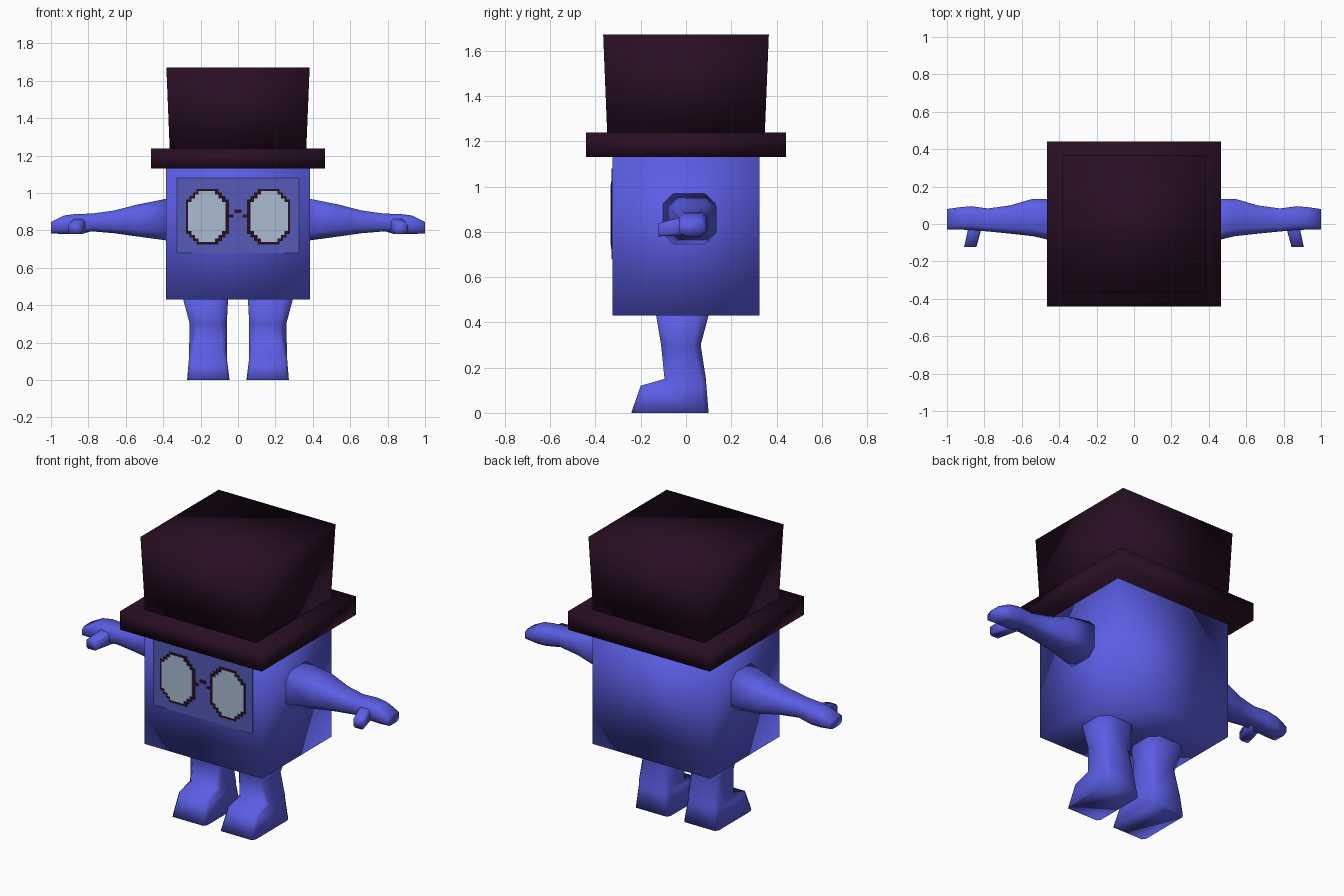
import bpy, bmesh

if "Cube" in bpy.data.objects:
    bpy.data.objects.remove(bpy.data.objects["Cube"])


def material(name, rgb):
    m = bpy.data.materials.new(name)
    m.diffuse_color = (*rgb, 1)
    m.use_nodes = True
    m.node_tree.nodes["Principled BSDF"].inputs["Base Color"].default_value = m.diffuse_color
    return m


BLUE = material("body blue", (0.105, 0.112, 0.78))
PANEL = material("muted blue", (0.092, 0.105, 0.47))
DARK = material("dark plum", (0.021, 0.0045, 0.017))
LENS = material("pale lens", (0.40, 0.50, 0.64))


def loft(name, rings, mat, smooth=True):
    """Skin a closed solid through rings that have equal point counts."""
    bm = bmesh.new()
    loops = [[bm.verts.new(p) for p in ring] for ring in rings]
    n = len(loops[0])
    for a, b in zip(loops, loops[1:]):
        for i in range(n):
            j = (i + 1) % n
            bm.faces.new((a[i], a[j], b[j], b[i]))
    bm.faces.new(loops[0][::-1])
    bm.faces.new(loops[-1])
    bmesh.ops.recalc_face_normals(bm, faces=bm.faces)
    for f in bm.faces:
        f.smooth = smooth
    me = bpy.data.meshes.new(name)
    bm.to_mesh(me)
    bm.free()
    me.materials.append(mat)
    ob = bpy.data.objects.new(name, me)
    bpy.context.collection.objects.link(ob)
    return ob


def outline(u0, u1, v0, v1, cut=0.0):
    """Rectangle whose corners are cut by a fraction of each side."""
    if not cut:
        return [(u0, v0), (u1, v0), (u1, v1), (u0, v1)]
    a, b = (u1 - u0) * cut, (v1 - v0) * cut
    return [(u0 + a, v0), (u1 - a, v0), (u1, v0 + b), (u1, v1 - b),
            (u1 - a, v1), (u0 + a, v1), (u0, v1 - b), (u0, v0 + b)]


def stepped(u0, u1, v0, v1, s, steps):
    """Rectangle whose corners are stair steps."""
    corner = []
    for k in range(steps):
        corner += [(k * s, (steps - k) * s), ((k + 1) * s, (steps - k) * s)]
    corner.append((steps * s, 0))
    bl = [(u0 + a, v0 + b) for a, b in corner]
    br = [(u1 - a, v0 + b) for a, b in corner][::-1]
    tr = [(u1 - a, v1 - b) for a, b in corner]
    tl = [(u0 + a, v1 - b) for a, b in corner][::-1]
    return bl + br + tr + tl


def stack(name, layers, mat):
    """Loft of level sections: z, x0, x1, y0, y1, corner cut."""
    return loft(name, [[(x, y, z) for x, y in outline(*r)] for z, *r in layers], mat)


def plate(name, pts, y0, y1, mat):
    return loft(name, [[(x, y, z) for x, z in pts] for y in (y0, y1)], mat, False)


# Body and hat
stack("body", [(0.43, -0.385, 0.385, -0.325, 0.325),
               (1.14, -0.385, 0.385, -0.325, 0.325)], BLUE)
stack("hat_brim", [(1.13, -0.465, 0.465, -0.442, 0.442),
                   (1.238, -0.465, 0.465, -0.442, 0.442)], DARK)
stack("hat_crown", [(1.23, -0.365, 0.365, -0.348, 0.348),
                    (1.672, -0.383, 0.383, -0.366, 0.366)], DARK)

# Face panel and bridge of the glasses
FRONT = -0.325
plate("face_panel", outline(-0.325, 0.325, 0.68, 1.08), FRONT, FRONT - 0.004, PANEL)
plate("bridge_top", outline(-0.02, 0.02, 0.893, 0.912), FRONT, FRONT - 0.006, DARK)

# Arm sections: x, y0, y1, z0, z1
ARM = [(0.37, -0.105, 0.13, 0.745, 0.972), (0.54, -0.065, 0.135, 0.768, 0.938),
       (0.66, -0.052, 0.10, 0.785, 0.907), (0.78, -0.04, 0.083, 0.795, 0.89),
       (0.87, -0.032, 0.095, 0.783, 0.888), (0.93, -0.03, 0.09, 0.78, 0.88),
       (1.0, -0.03, 0.08, 0.785, 0.845)]
# Thumb sections: y, x0, x1, z0, z1
THUMB = [(0.02, 0.79, 0.88, 0.79, 0.865), (-0.04, 0.82, 0.89, 0.782, 0.86),
         (-0.122, 0.842, 0.908, 0.78, 0.838)]
# Leg sections from hip to sole
LEG = [(0.45, 0.052, 0.298, -0.135, 0.105, 0.2), (0.30, 0.06, 0.258, -0.11, 0.065, 0.2),
       (0.15, 0.06, 0.262, -0.095, 0.088, 0.12), (0.12, 0.06, 0.262, -0.20, 0.09, 0.08),
       (0.0, 0.045, 0.272, -0.242, 0.10, 0.06)]

for side, s in (("right", 1), ("left", -1)):
    loft(side + "_arm", [[(s * x, y, z) for y, z in outline(*r, 0.2)]
                         for x, *r in ARM], BLUE)
    loft(side + "_thumb", [[(s * x, y, z) for x, z in outline(*r, 0.15)]
                           for y, *r in THUMB], BLUE)
    loft(side + "_leg", [[(s * x, y, z) for x, y in outline(*r)]
                         for z, *r in LEG], BLUE)
    # Glasses rim, lens and bridge arm
    rim = stepped(0.048, 0.278, 0.725, 1.022, 0.019, 3)
    lens = stepped(0.067, 0.268, 0.739, 1.01, 0.019, 3)
    plate(side + "_rim", [(s * x, z) for x, z in rim], FRONT, FRONT - 0.006, DARK)
    plate(side + "_lens", [(s * x, z) for x, z in lens], FRONT, FRONT - 0.008, LENS)
    arm = [(s * x, z) for x, z in outline(0.025, 0.05, 0.868, 0.885)]
    plate(side + "_bridge", arm, FRONT, FRONT - 0.006, DARK)
